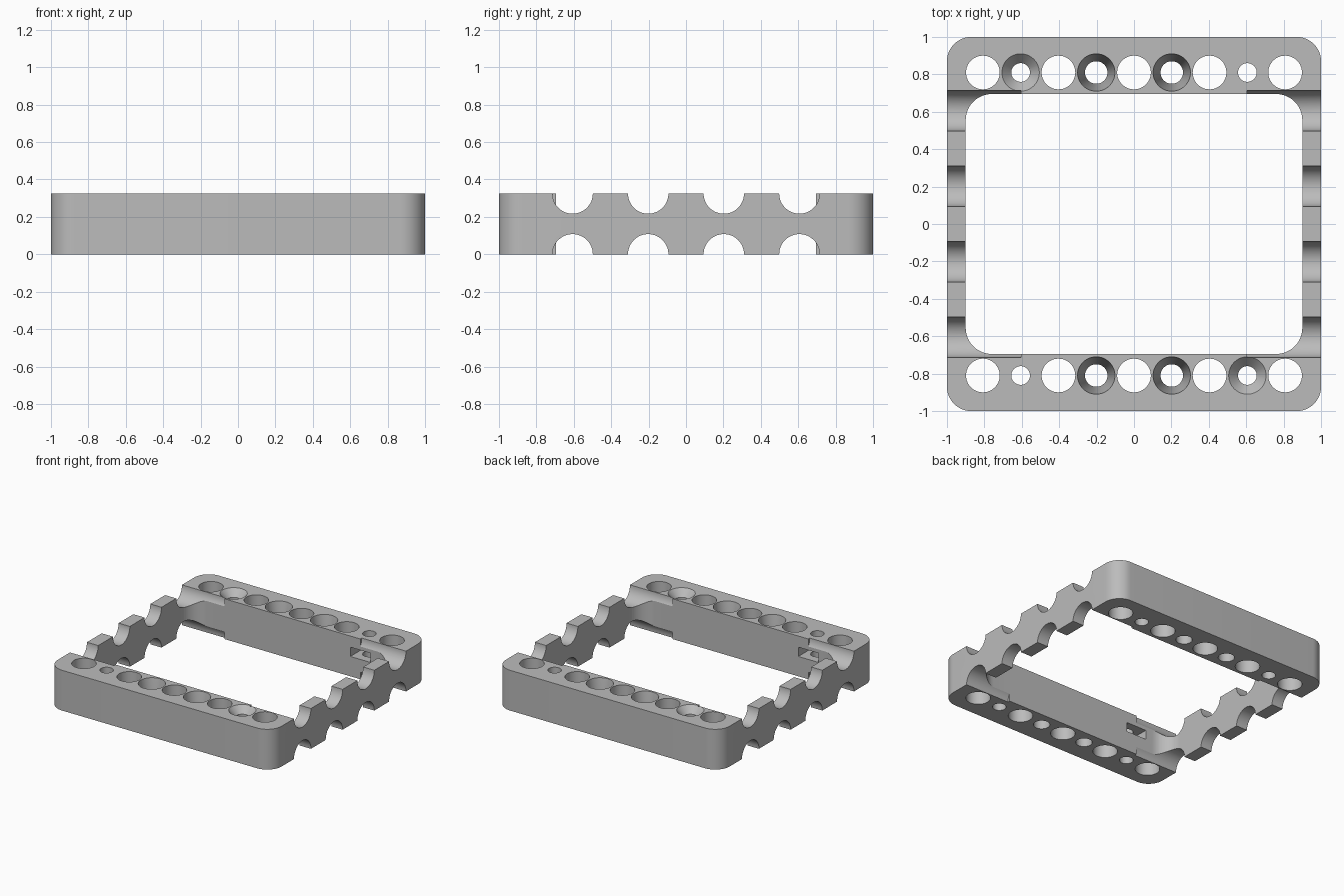
import bpy, bmesh
from math import sin, cos, pi, radians
from mathutils import Matrix, Vector

old = bpy.data.objects.get("Cube")
if old:
    bpy.data.objects.remove(old, do_unlink=True)

HEIGHT = 0.325
PITCH = 0.202        # spacing of the mounting holes
BAR_Y = 0.81         # centre line of the front and back bars
NOTCH_R = 0.108

grey = bpy.data.materials.new("light grey")
grey.use_nodes = True
grey.diffuse_color = (0.5, 0.5, 0.5, 1)
bsdf = next(n for n in grey.node_tree.nodes if n.type == 'BSDF_PRINCIPLED')
bsdf.inputs["Base Color"].default_value = (0.5, 0.5, 0.5, 1)


def circle(r, n=48):
    return [(r * cos(2 * pi * i / n), r * sin(2 * pi * i / n)) for i in range(n)]


def rounded_rect(hx, hy, r, steps=12):
    pts = []
    for q, (sx, sy) in enumerate([(1, 1), (-1, 1), (-1, -1), (1, -1)]):
        for i in range(steps + 1):
            a = (q + i / steps) * pi / 2
            pts.append((sx * (hx - r) + r * cos(a), sy * (hy - r) + r * sin(a)))
    return pts


def loft(name, sections, place=Matrix()):
    """Solid through a stack of (outline, height) sections."""
    bm = bmesh.new()
    rings = [[bm.verts.new((x, y, z)) for x, y in pts] for pts, z in sections]
    n = len(rings[0])
    for low, high in zip(rings, rings[1:]):
        for i in range(n):
            j = (i + 1) % n
            bm.faces.new((low[i], low[j], high[j], high[i]))
    bm.faces.new(rings[0][::-1])
    bm.faces.new(rings[-1])
    bm.transform(place)
    bmesh.ops.recalc_face_normals(bm, faces=bm.faces)
    mesh = bpy.data.meshes.new(name)
    bm.to_mesh(mesh)
    bm.free()
    mesh.materials.append(grey)
    obj = bpy.data.objects.new(name, mesh)
    bpy.context.collection.objects.link(obj)
    return obj


cutters = []


def cut(name, sections, place):
    obj = loft(name, sections, place)
    obj.hide_render = True
    cutters.append(obj)


# Rounded outer block and central opening
frame = loft("frame", [(rounded_rect(1, 1, 0.13), 0), (rounded_rect(1, 1, 0.13), HEIGHT)])
opening = rounded_rect(0.9, 0.695, 0.14)
cut("opening_cutter", [(opening, -0.1), (opening, HEIGHT + 0.1)], Matrix())

# Holes in each bar; the back bar is the front bar turned half way round
LOW, HIGH = -0.05, HEIGHT + 0.05
wide = [(circle(0.09), LOW), (circle(0.09), HIGH)]
narrow = [(circle(0.05), LOW), (circle(0.05), HIGH)]
tapered = [(circle(0.06), LOW), (circle(0.06), 0.04),
           (circle(0.1), HEIGHT), (circle(0.1), HIGH)]
countersunk = [(circle(0.05), LOW), (circle(0.05), HEIGHT - 0.055),
               (circle(0.1), HEIGHT), (circle(0.1), HIGH)]
kinds = {-3: countersunk, -1: tapered, 1: tapered, 3: narrow}
# Captive nut pocket, open towards the middle of the frame
pocket = [(-0.09, -0.25), (0.09, -0.25), (0.09, 0.052), (0, 0.104), (-0.09, 0.052)]

for turn in (0, pi):
    spin = Matrix.Rotation(turn, 4, 'Z')
    for i in range(-4, 5):
        cut("hole_cutter", kinds.get(i, wide),
            spin @ Matrix.Translation((i * PITCH, BAR_Y, 0)))
    cut("nut_pocket_cutter", [(pocket, 0.16), (pocket, 0.235)],
        spin @ Matrix.Translation((3 * PITCH, BAR_Y, 0)))

# Half-round notches across the top and bottom of the side rails
along_x = Matrix.Rotation(radians(90), 4, 'Y')
for z in (0, HEIGHT):
    for k in (-3, -1, 1, 3):
        for side in (-1, 1):
            ends = sorted((side * 0.605, side * 1.1))
            cut("notch_cutter", [(circle(NOTCH_R), e) for e in ends],
                Matrix.Translation((0, k * PITCH, z)) @ along_x)

# Carve the frame, then discard the cutters
for c in cutters:
    mod = frame.modifiers.new(c.name, 'BOOLEAN')
    mod.operation = 'DIFFERENCE'
    mod.solver = 'EXACT'
    mod.object = c
bpy.context.view_layer.update()
result = bpy.data.meshes.new_from_object(
    frame.evaluated_get(bpy.context.evaluated_depsgraph_get()))
frame.modifiers.clear()
frame.data = result
for c in cutters:
    bpy.data.objects.remove(c, do_unlink=True)

# Smooth curved walls, keep edges crisp
bpy.ops.object.select_all(action='DESELECT')
frame.select_set(True)
bpy.context.view_layer.objects.active = frame
bpy.ops.object.shade_smooth_by_angle(angle=radians(25))
